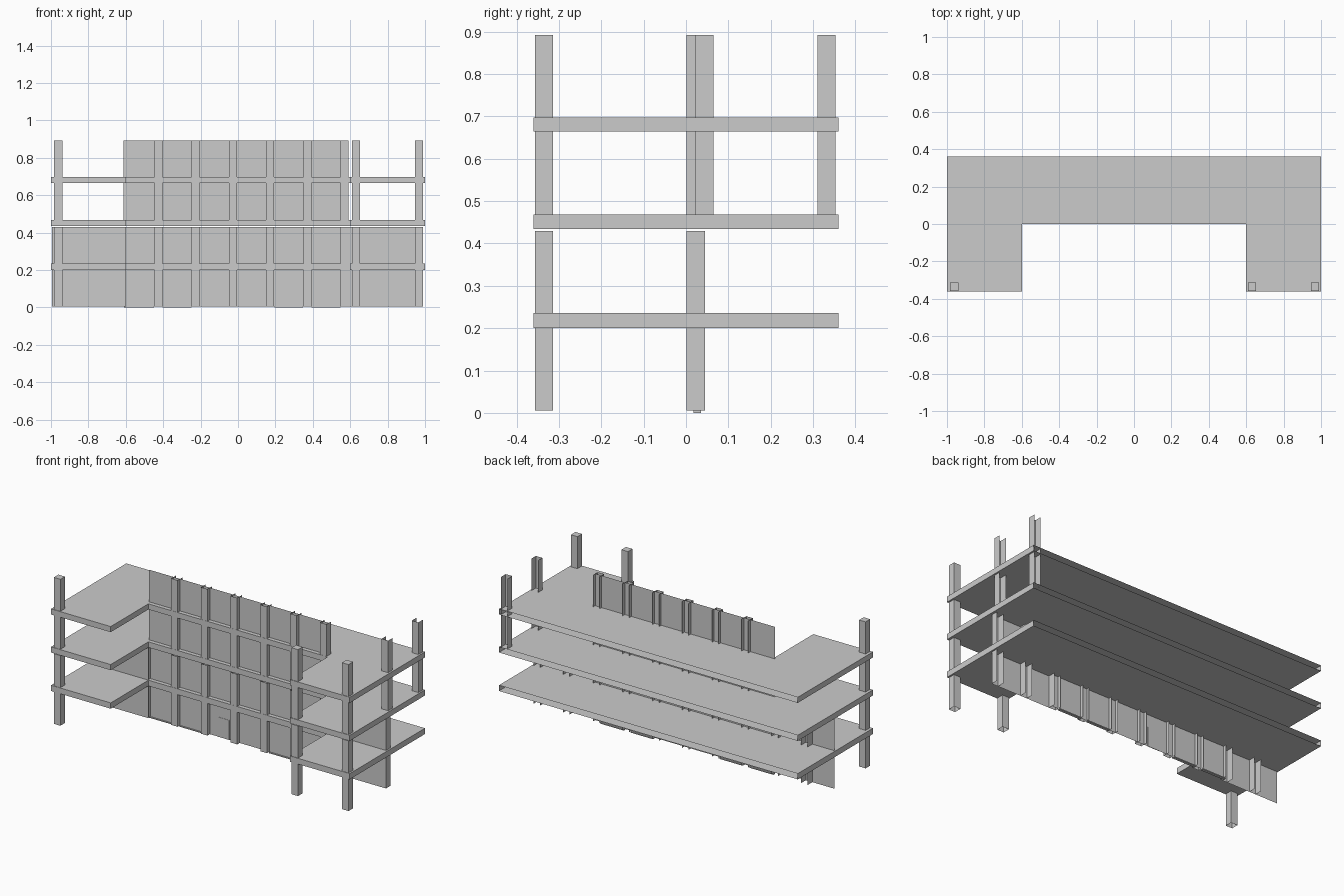
import bpy

if "Cube" in bpy.data.objects:
    bpy.data.objects.remove(bpy.data.objects["Cube"])

# storey levels
Z0, Z_MID, Z_UP, Z_TOP = 0.006, 0.43, 0.467, 0.892
COL = 0.0435


def mesh(name, verts, faces):
    me = bpy.data.meshes.new(name)
    me.from_pydata(verts, [], faces)
    ob = bpy.data.objects.new(name, me)
    bpy.context.collection.objects.link(ob)
    return ob


def extrude(name, pts, z0, z1, skip=(), top=True, bottom=True):
    """Vertical prism from a plan outline; sides listed in skip stay open."""
    n = len(pts)
    verts = [(x, y, z) for z in (z0, z1) for x, y in pts]
    faces = [(i, (i + 1) % n, n + (i + 1) % n, n + i) for i in range(n) if i not in skip]
    if bottom:
        faces.append(tuple(reversed(range(n))))
    if top:
        faces.append(tuple(range(n, 2 * n)))
    return mesh(name, verts, faces)


def rect(x0, x1, y0, y1):
    return [(x0, y0), (x1, y0), (x1, y1), (x0, y1)]


def sheet(name, x0, x1, y, z0, z1):
    return mesh(name, [(x0, y, z0), (x1, y, z0), (x1, y, z1), (x0, y, z1)], [(0, 1, 2, 3)])


def channel(name, x, y, z0, z1):
    # U-shaped column, open at the back, top and bottom
    return extrude(name, rect(x - COL / 2, x + COL / 2, y, y + COL), z0, z1,
                   skip=(2,), top=False, bottom=False)


# U-shaped floor slabs, open along the back edge
plan = [(-1, -0.36), (-0.6, -0.36), (-0.6, 0), (0.6, 0),
        (0.6, -0.36), (1, -0.36), (1, 0.36), (-1, 0.36)]
for i, (a, b) in enumerate([(0.201, 0.236), (0.434, 0.468), (0.664, 0.698)]):
    extrude(f"floor_slab_{i + 1}", plan, a, b, skip=(6,))

# square front columns under the wings
for i, x in enumerate((-0.961, 0.63, 0.968)):
    pts = rect(x - COL / 2, x + COL / 2, -0.357, -0.357 + COL)
    extrude(f"front_column_lower_{i + 1}", pts, Z0, Z_MID, bottom=False)
    extrude(f"front_column_upper_{i + 1}", pts, Z_UP, Z_TOP, bottom=False)

# facade channel columns: lower run is longer than the upper run
for i in range(-2, 8):
    x = -0.426 + 0.1992 * i
    channel(f"facade_column_lower_{i + 3}", x, 0.001, Z0, Z_MID)
    if 0 <= i <= 5:
        channel(f"facade_column_upper_{i + 3}", x, 0.001, Z_UP, Z_TOP)

# side columns of the upper storeys
for name, y in (("side_column_mid", 0.022), ("side_column_back", 0.31)):
    channel(name, 0.968, y, Z_UP, Z_TOP)

# recessed facade walls, one per storey
for i, (a, b) in enumerate([(Z0, 0.201), (0.236, Z_MID), (Z_UP, 0.664), (0.698, Z_TOP)]):
    sheet(f"facade_wall_{i + 1}", -0.612, 0.59, 0.024, a, b)

# flush wing walls on the two lower storeys
for name, x0, x1 in (("left_outer", -0.995, -0.803), ("left_inner", -0.803, -0.6),
                     ("right", 0.592, 0.99)):
    for s, (a, b) in enumerate([(Z0, 0.201), (0.236, Z_MID)]):
        sheet(f"wing_wall_{name}_{s + 1}", x0, x1, 0.0005, a, b)

# ground sills below the wall bays
for i, (x0, x1) in enumerate([(-0.61, -0.448), (-0.404, -0.249), (0.196, 0.348), (0.392, 0.548)]):
    extrude(f"sill_{i + 1}", rect(x0, x1, 0.018, 0.035), 0, 0.006)

# entrance door leaf
extrude("door", rect(-0.155, -0.075, 0.0225, 0.0255), Z0, 0.125)
